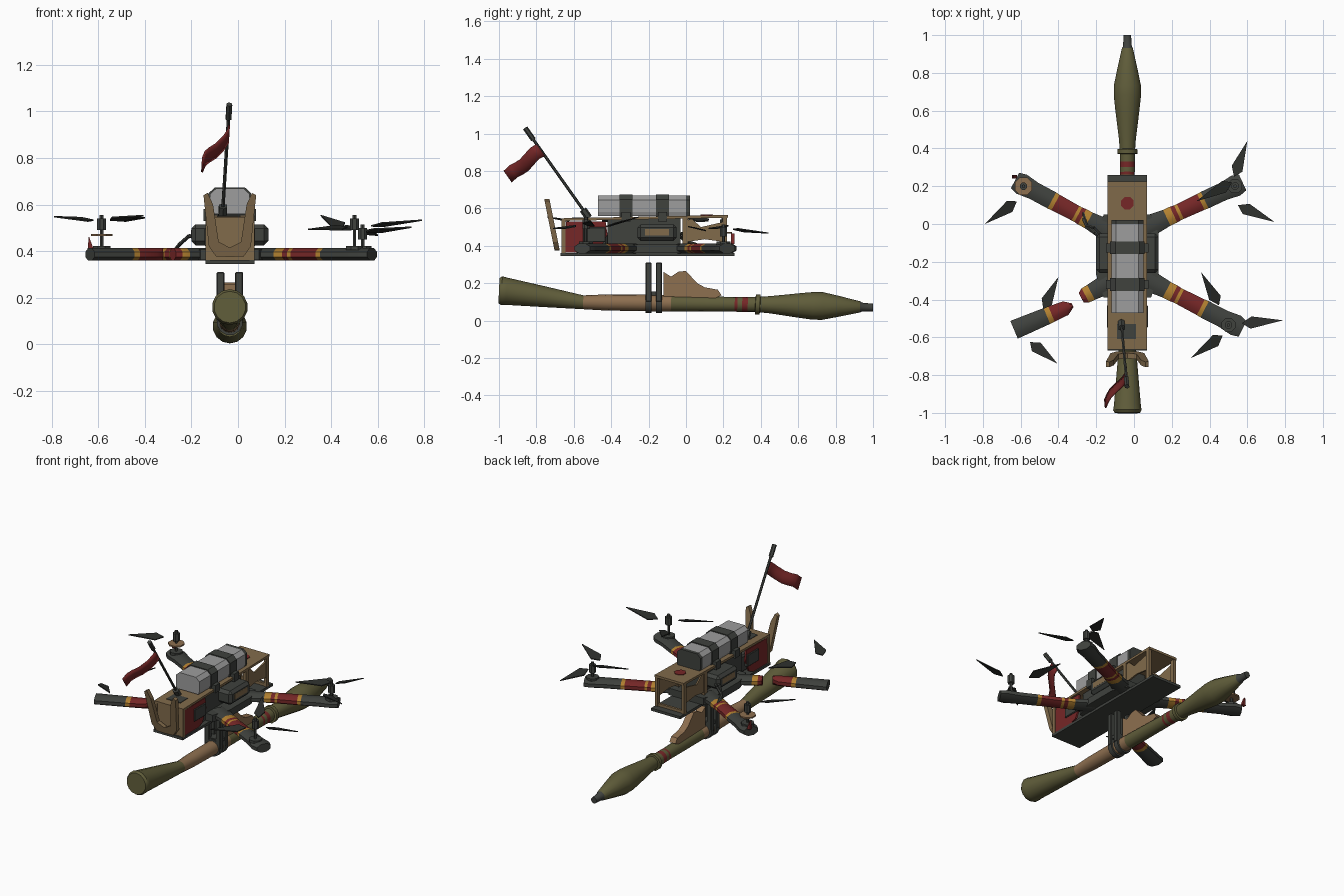
import bpy, bmesh, math
from mathutils import Vector

if "Cube" in bpy.data.objects:
    bpy.data.objects.remove(bpy.data.objects["Cube"])

CX = -0.035  # centre line of body and launcher


def mat(name, rgb):
    m = bpy.data.materials.new(name)
    m.diffuse_color = (*rgb, 1)
    m.use_nodes = True
    m.node_tree.nodes["Principled BSDF"].inputs["Base Color"].default_value = m.diffuse_color
    return m


DARK = mat("dark_plastic", (0.05, 0.054, 0.048))
OLIVE = mat("olive_paint", (0.115, 0.108, 0.042))
TAN = mat("tan_plate", (0.22, 0.145, 0.07))
WOOD = mat("wood", (0.27, 0.16, 0.08))
RED = mat("red", (0.18, 0.02, 0.02))
GREY = mat("battery_grey", (0.34, 0.34, 0.34))
YELLOW = mat("yellow", (0.45, 0.22, 0.03))
BLACK = mat("blade_black", (0.025, 0.027, 0.024))


def finish(bm, name, mats, smooth=0):
    bmesh.ops.recalc_face_normals(bm, faces=bm.faces)
    me = bpy.data.meshes.new(name)
    bm.to_mesh(me)
    bm.free()
    ob = bpy.data.objects.new(name, me)
    bpy.context.collection.objects.link(ob)
    for m in mats:
        me.materials.append(m)
    if smooth:
        bpy.ops.object.select_all(action='DESELECT')
        ob.select_set(True)
        bpy.context.view_layer.objects.active = ob
        bpy.ops.object.shade_smooth_by_angle(angle=math.radians(smooth))
    return ob


def box(name, x, y, z, m, bevel=0):
    """Box from (min, max) pairs."""
    bm = bmesh.new()
    bmesh.ops.create_cube(bm, size=1)
    for v in bm.verts:
        v.co = [(r[0] + r[1]) / 2 + c * (r[1] - r[0]) for r, c in zip((x, y, z), v.co)]
    if bevel:
        bmesh.ops.bevel(bm, geom=bm.edges[:], offset=bevel, segments=1, affect='EDGES')
    return finish(bm, name, [m])


def prism(name, pts, depth, m):
    """Extrude a closed outline of 3D points along a depth vector."""
    bm = bmesh.new()
    f = bm.faces.new([bm.verts.new(p) for p in pts])
    ext = bmesh.ops.extrude_face_region(bm, geom=[f])
    for v in ext['geom']:
        if isinstance(v, bmesh.types.BMVert):
            v.co += Vector(depth)
    return finish(bm, name, [m])


def loft(name, stations, mats, n=8, smooth=40):
    """Stations: (position, half width, half height, material of next part)."""
    bm = bmesh.new()
    axis = (Vector(stations[-1][0]) - Vector(stations[0][0])).normalized()
    side = axis.cross(Vector((0, 0, 1)))
    side = side.normalized() if side.length > 0.01 else Vector((1, 0, 0))
    up = side.cross(axis)
    rings = []
    for p, w, h, _ in stations:
        ang = [2 * math.pi * (i + 0.5) / n for i in range(n)]
        rings.append([bm.verts.new(Vector(p) + side * w * math.cos(a) + up * h * math.sin(a)) for a in ang])
    for k in range(len(rings) - 1):
        for i in range(n):
            j = (i + 1) % n
            f = bm.faces.new((rings[k][i], rings[k][j], rings[k + 1][j], rings[k + 1][i]))
            f.material_index = stations[k][3]
    bm.faces.new(rings[0]).material_index = stations[0][3]
    bm.faces.new(rings[-1]).material_index = stations[-1][3]
    return finish(bm, name, mats, smooth)


def rod(name, a, b, r, m, n=8):
    return loft(name, [(a, r, r, 0), (b, r, r, 0)], [m], n)


# launcher tube and warhead: y, centre z, radius, colour
tube = [(-1, .16, .068, 0), (-.985, .16, .077, 0), (-.96, .157, .073, 0), (-.75, .127, .055, 0),
        (-.55, .098, .037, 1), (-.43, .097, .043, 1), (-.2, .095, .045, 1), (-.08, .092, .043, 0),
        (.26, .087, .039, 2), (.275, .087, .04, 0), (.30, .087, .04, 2), (.33, .086, .04, 0),
        (.37, .086, .04, 0), (.372, .086, .054, 0), (.395, .086, .054, 0), (.397, .086, .042, 0),
        (.45, .085, .046, 0), (.6, .081, .065, 0), (.68, .079, .074, 0), (.73, .078, .074, 0),
        (.82, .076, .055, 0), (.93, .073, .03, 3), (.94, .072, .024, 3), (1, .07, .02, 3)]
loft("launcher", [((CX, y, z), r, r, c) for y, z, r, c in tube], [OLIVE, WOOD, RED, DARK], 14)
grip = [(-.12, .12), (-.12, .26), (-.08, .235), (-.04, .262), (0, .265), (.06, .2), (.1, .178),
        (.17, .165), (.19, .135), (.16, .122), (.08, .12)]
prism("launcher_grip", [(CX - .022, y, z) for y, z in grip], (.044, 0, 0), WOOD)

# clamps holding the launcher
for y in (-.2, -.145):
    for s in (-1, 1):
        x = CX + s * .04
        box("clamp_bar", (x - .017, x + .017), (y - .016, y + .016), (.1, .31), DARK, .004)
    rod("clamp_ring", (CX, y - .016, .095), (CX, y + .016, .095), .056, DARK, 12)
box("clamp_bridge", (CX - .05, CX + .05), (-.21, -.13), (.135, .155), DARK)

# body plates
X0, X1 = -.14, .07
box("bottom_plate", (X0, X1), (-.67, .26), (.345, .362), DARK)
prism("top_plate", [(X0, -.665, .533), (X0, -.665, .547), (X0, .225, .565), (X0, .225, .55)], (X1 - X0, 0, 0), TAN)
rod("top_red_spot", (CX, .11, .56), (CX, .11, .567), .036, RED)
box("top_stain", (-.09, .01), (-.61, -.53), (.545, .552), DARK)

# tan frame: corner posts, tail side panels and nose wall
for x in (X0, X1 - .02):
    box("tail_post", (x, x + .02), (.195, .22), (.36, .555), TAN)
    box("middle_post", (x, x + .02), (-.02, .01), (.36, .555), TAN)
    box("nose_post", (x, x + .02), (-.665, -.645), (.36, .54), TAN)
    prism("tail_side_panel", [(x + .005, y, z) for y, z in
          ((0, .42), (0, .535), (.03, .545), (.08, .5), (.21, .53), (.21, .42), (.1, .435))], (.01, 0, 0), TAN)
    prism("red_side_panel", [(x + .004, y, z) for y, z in
          ((-.655, .365), (-.64, .53), (-.43, .53), (-.42, .46), (-.46, .38), (-.5, .365))], (.012, 0, 0), RED)
    box("side_vent", (x - .003, x + .023), (-.55, -.43), (.42, .5), DARK, .004)
box("tail_crossbar", (X0, X1), (.2, .215), (.36, .38), TAN)
box("nose_wall", (X0, X1), (-.66, -.645), (.36, .54), TAN)

# electronics between the plates
box("electronics_core", (-.11, .04), (-.42, -.03), (.36, .545), DARK)
box("side_housing", (-.2, .13), (-.26, -.05), (.425, .515), DARK, .018)
for x in (-.201, .128):
    box("housing_window", (x, x + .003), (-.22, -.09), (.455, .49), TAN)
box("nose_electronics", (-.1, .03), (-.6, -.42), (.37, .48), DARK, .01)

# central hub
hub = [(-.2, -.27), (-.16, -.39), (.09, -.39), (.13, -.27), (.13, -.05), (.09, .05), (-.16, .05), (-.2, -.05)]
prism("hub", [(x, y, .362) for x, y in hub], (0, 0, .045), DARK)

# nose fork
half = [(.0, .375), (.06, .378), (.09, .42), (.113, .64), (.095, .65), (.072, .6), (.048, .44), (.0, .415)]
for s in (-1, 1):
    prism("nose_fork", [(CX + s * x, -.675 - (z - .375) * .2, z) for x, z in half], (0, -.028, 0), TAN)

# battery and straps
prof = [((CX, -.47, .612), .07, .045, 0), ((CX, -.455, .612), .084, .055, 0), ((CX, -.0, .615), .084, .055, 0),
        ((CX, .02, .615), .078, .05, 0)]
bat = [(-.078, .56), (.078, .56), (.085, .58), (.085, .645), (.06, .668), (-.06, .668), (-.085, .645), (-.085, .58)]
prism("battery", [(CX + x, -.47, z) for x, z in bat], (0, .47, 0), GREY)
prism("battery_cap", [(CX + x, 0, z) for x, z in bat], (0, .022, 0), DARK)
for y in (-.355, -.16):
    prism("battery_strap", [(CX + x * 1.07, y, .61 + (z - .61) * 1.1) for x, z in bat], (0, .068, 0), DARK)
    box("strap_buckle", (X0 - .008, X1 + .008), (y + .01, y + .058), (.53, .58), DARK)

# arms: root, tip, then banded colours along the length
COLS = [DARK, RED, YELLOW]


def arm(name, root, tip, bands):
    a, b = Vector((*root, .386)), Vector((*tip, .386))
    st = [(a.lerp(b, t), w, .029, c) for t, w, c in bands]
    return loft(name, st, COLS, 8, 35)


BANDS = [(0, .065, 0), (.22, .05, 2), (.29, .05, 1), (.33, .047, 2), (.36, .047, 1), (.57, .05, 2),
         (.61, .052, 0), (.8, .052, 0), (.93, .062, 0), (1, .05, 0)]
arm("arm_back_right", (.06, -.02), (.575, .22), BANDS)
arm("arm_back_left", (-.13, -.04), (-.63, .23), BANDS)
arm("arm_front_right", (.06, -.29), (.575, -.555), BANDS)
arm("arm_front_left_stub", (-.13, -.31), (-.28, -.39), [(0, .06, 0), (.65, .048, 2), (.85, .046, 1), (1, .03, 1)])
arm("arm_front_left", (-.325, -.43), (-.635, -.56),
    [(0, .012, 1), (.12, .042, 1), (.36, .047, 2), (.44, .049, 0), (.8, .053, 0), (1, .055, 0)])

# motors on the arm ends
for x, y in ((-.585, .2), (.5, -.535), (.535, .2)):
    z = .04 if x == .535 else 0
    rod("motor_shaft", (x, y, .41), (x, y, .5 - z), .008, DARK, 6)
    rod("motor", (x, y, .49 - z), (x, y, .54 - z), .021, DARK, 8)
    rod("motor_nut", (x, y, .54 - z), (x, y, .555 - z), .01, DARK, 6)
    rod("motor_base", (x, y, .405), (x, y, .422), .04, DARK, 8)
rod("motor_disc", (-.585, .2, .465), (-.585, .2, .474), .05, WOOD, 8)
prism("arm_shard", [(-.645, .24, .41), (-.62, .24, .41), (-.64, .24, .465)], (0, .02, 0), RED)

# propeller blades: root xyz, tip xyz, width
BLADES = [((.53, .25, .485), (.6, .44, .465)), ((.55, .1, .48), (.745, .01, .5)), ((.52, .22, .5), (.33, .12, .49)),
          ((.45, -.43, .5), (.355, -.255, .55)), ((.57, -.525, .505), (.79, -.51, .53)), ((.47, -.59, .5), (.3, -.71, .49)),
          ((-.62, .12, .53), (-.79, 0, .545)), ((-.48, -.45, .53), (-.4, -.28, .54)), ((-.55, -.625, .53), (-.405, -.74, .55))]
for a, b in BLADES:
    a, b = Vector(a), Vector(b)
    s = (b - a).cross(Vector((0, 0, 1))).normalized() * .032
    tilt = Vector((0, 0, .008))
    prism("propeller_blade", [a, a.lerp(b, .2) + s + tilt, b, a.lerp(b, .25) - s - tilt], (0, 0, .006), BLACK)

# flag pole and waving flag
p0, p1 = Vector((-.067, -.52, .55)), Vector((-.037, -.86, 1.03))
rod("flag_pole", p0, p1, .008, DARK, 6)
rod("pole_tip", p0.lerp(p1, .87), p1, .014, DARK, 6)
rod("pole_foot", p0, p0.lerp(p1, .09), .02, DARK, 6)
bm = bmesh.new()
rows = []
for i in range(7):
    t = i / 6
    off = Vector((-.12 * t ** 1.3 + .012 * math.sin(t * 7), -.175 * t, -.145 * t + .008 * math.sin(t * 9)))
    rows.append([bm.verts.new(p0.lerp(p1, u) + off) for u in (.69, .755, .82)])
for a, b in zip(rows, rows[1:]):
    for j in range(2):
        bm.faces.new((a[j], a[j + 1], b[j + 1], b[j]))
flag = finish(bm, "flag", [RED], 60)
flag.modifiers.new("thickness", 'SOLIDIFY').thickness = .008

# loose cables at the back left arm
for k in range(2):
    pts = [(-.15, -.08, .46), (-.21, -.05 + .03 * k, .465), (-.25, -.01, .43), (-.27, .03 + .03 * k, .405)]
    for a, b in zip(pts, pts[1:]):
        rod("cable", a, b, .008, DARK, 6)
